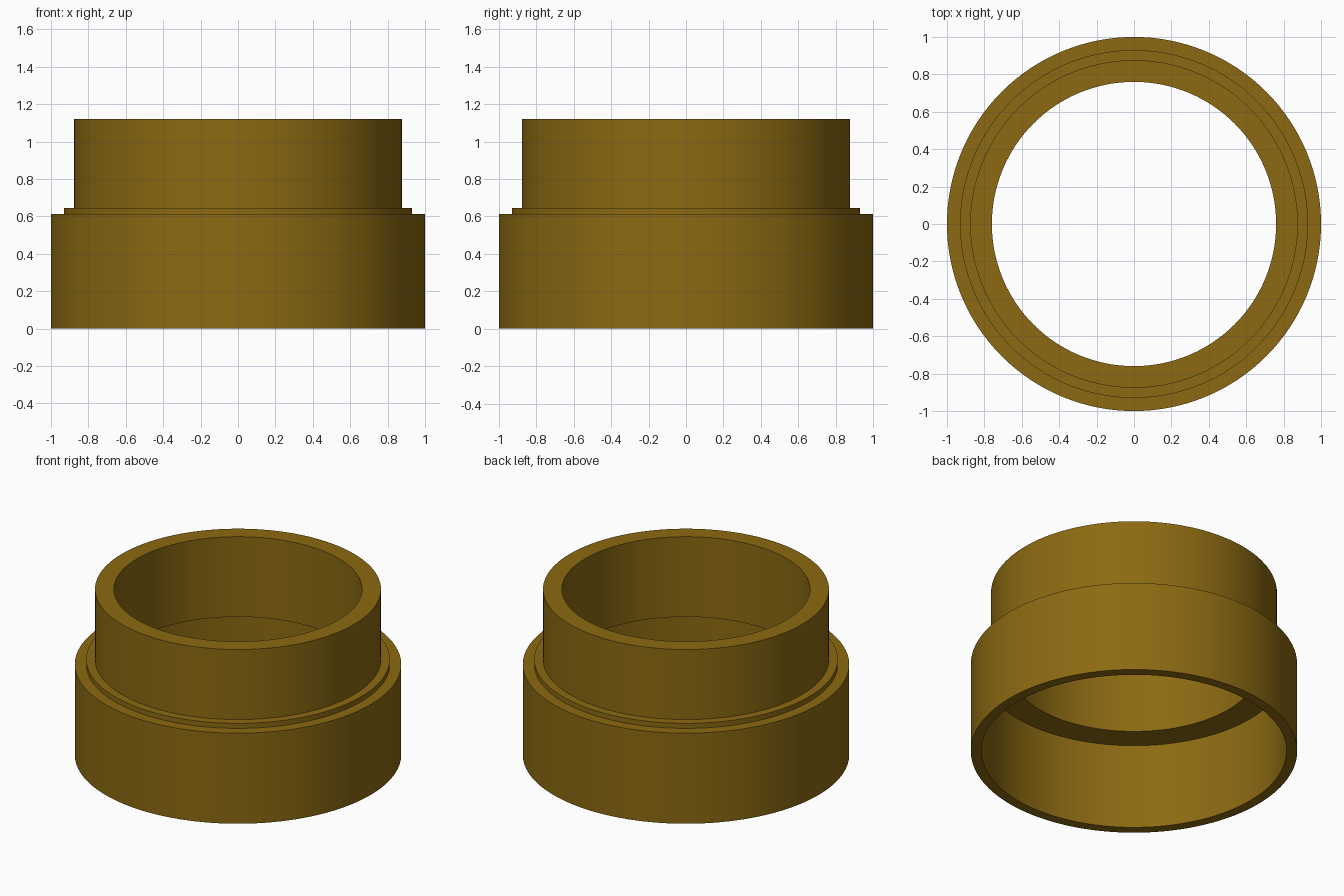
import bpy, bmesh, math
from mathutils import Matrix

cube = bpy.data.objects.get("Cube")
if cube:
    bpy.data.objects.remove(cube, do_unlink=True)

# Single bronze colour
bronze = bpy.data.materials.new("dark bronze")
bronze.use_nodes = True
color = (0.262, 0.144, 0.006, 1)
bronze.diffuse_color = color
bronze.node_tree.nodes["Principled BSDF"].inputs["Base Color"].default_value = color


def lathe(name, profile, segments=128):
    """Revolve a closed (radius, z) profile around the z axis."""
    bm = bmesh.new()
    verts = [bm.verts.new((r, 0, z)) for r, z in profile]
    edges = [bm.edges.new((v, verts[i - 1])) for i, v in enumerate(verts)]
    bmesh.ops.spin(bm, geom=verts + edges, cent=(0, 0, 0), axis=(0, 0, 1),
                   angle=math.tau, steps=segments, use_merge=True)
    bmesh.ops.remove_doubles(bm, verts=bm.verts, dist=0.0001)
    bmesh.ops.recalc_face_normals(bm, faces=bm.faces)
    mesh = bpy.data.meshes.new(name)
    bm.to_mesh(mesh)
    bm.free()
    mesh.materials.append(bronze)
    obj = bpy.data.objects.new(name, mesh)
    bpy.context.collection.objects.link(obj)
    bpy.ops.object.select_all(action='DESELECT')
    obj.select_set(True)
    bpy.context.view_layer.objects.active = obj
    bpy.ops.object.shade_smooth_by_angle(angle=math.radians(30))
    return obj


# Stepped sleeve: wide socket, thin shoulder, narrow neck
socket_r, shoulder_r, neck_r = 1.0, 0.93, 0.876
socket_bore, neck_bore = 0.935, 0.76
ledge_z, socket_z, shoulder_z, top_z = 0.578, 0.612, 0.646, 1.12

lathe("stepped_sleeve", [
    (socket_bore, 0), (socket_r, 0),
    (socket_r, socket_z), (shoulder_r, socket_z),
    (shoulder_r, shoulder_z), (neck_r, shoulder_z),
    (neck_r, top_z), (neck_bore, top_z),
    (neck_bore, ledge_z), (socket_bore, ledge_z),
])
